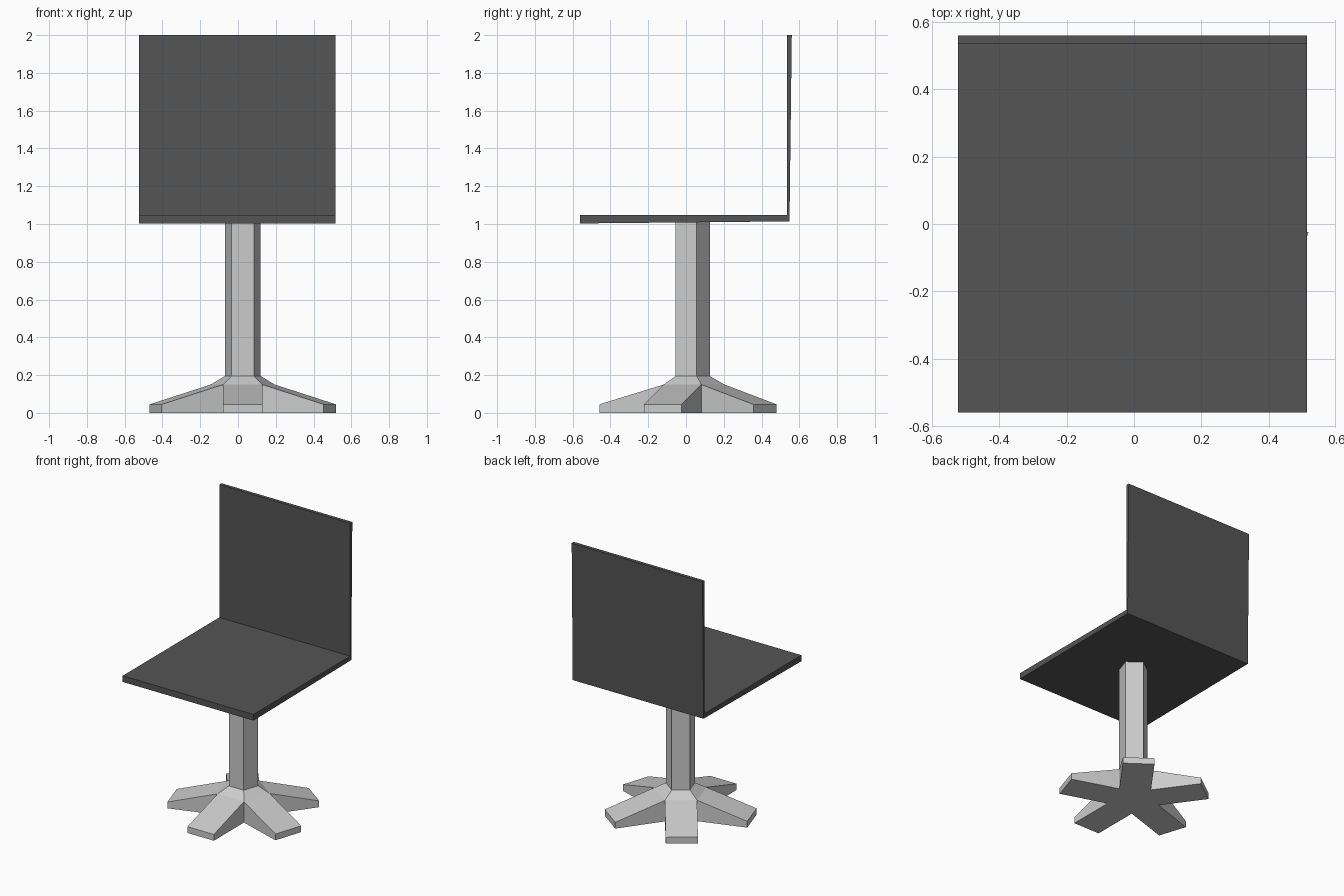
import bpy, bmesh
from math import cos, sin, radians
from mathutils import Vector

if "Cube" in bpy.data.objects:
    bpy.data.objects.remove(bpy.data.objects["Cube"])

CENTRE = Vector((0.025, 0.026, 0))
HUB_R, POLE_R = 0.178, 0.1


def finish(bm, name):
    bmesh.ops.recalc_face_normals(bm, faces=bm.faces)
    mesh = bpy.data.meshes.new(name)
    bm.to_mesh(mesh)
    bm.free()
    obj = bpy.data.objects.new(name, mesh)
    bpy.context.collection.objects.link(obj)
    return obj


def pentagon(bm, radius, z):
    angles = [radians(-126 + 72 * i) for i in range(5)]
    return [bm.verts.new(CENTRE + Vector((radius * cos(a), radius * sin(a), z))) for a in angles]


# Pedestal: five-sided column flaring into a five-legged star foot
bm = bmesh.new()
floor = pentagon(bm, HUB_R, 0)
hub = pentagon(bm, HUB_R, 0.15)
neck = pentagon(bm, POLE_R, 0.195)
top = pentagon(bm, POLE_R, 1.015)
bm.faces.new(top)
outline = []
reach = 0.485 - HUB_R * cos(radians(36))
for i in range(5):
    j = (i + 1) % 5
    bm.faces.new((neck[i], neck[j], top[j], top[i]))
    bm.faces.new((hub[i], hub[j], neck[j], neck[i]))
    # leg pushed straight out from each side of the hub
    a = radians(-90 + 72 * i)
    out = Vector((cos(a), sin(a), 0)) * reach
    low = [bm.verts.new(floor[k].co + out) for k in (i, j)]
    high = [bm.verts.new(v.co + Vector((0, 0, 0.045))) for v in low]
    bm.faces.new((low[0], low[1], high[1], high[0]))
    bm.faces.new((high[0], high[1], hub[j], hub[i]))
    bm.faces.new((floor[i], low[0], high[0], hub[i]))
    bm.faces.new((low[1], floor[j], hub[j], high[1]))
    outline += [floor[i], *low]
bm.faces.new(outline)
finish(bm, "pedestal")

# Seat and backrest: one thin L-shaped profile stretched sideways
profile = [(-0.56, 1.003), (0.548, 1.014), (0.56, 2.0),
           (0.535, 2.0), (0.535, 1.047), (-0.56, 1.047)]
bm = bmesh.new()
side = bm.faces.new([bm.verts.new((-0.523, y, z)) for y, z in profile])
ext = bmesh.ops.extrude_face_region(bm, geom=[side], use_keep_orig=True)
bmesh.ops.translate(bm, vec=(1.038, 0, 0),
                    verts=[g for g in ext["geom"] if isinstance(g, bmesh.types.BMVert)])
seat = finish(bm, "seat_and_backrest")

mat = bpy.data.materials.new("dark_grey")
mat.diffuse_color = (0.09, 0.09, 0.09, 1)
mat.use_nodes = True
mat.node_tree.nodes["Principled BSDF"].inputs["Base Color"].default_value = mat.diffuse_color
seat.data.materials.append(mat)
